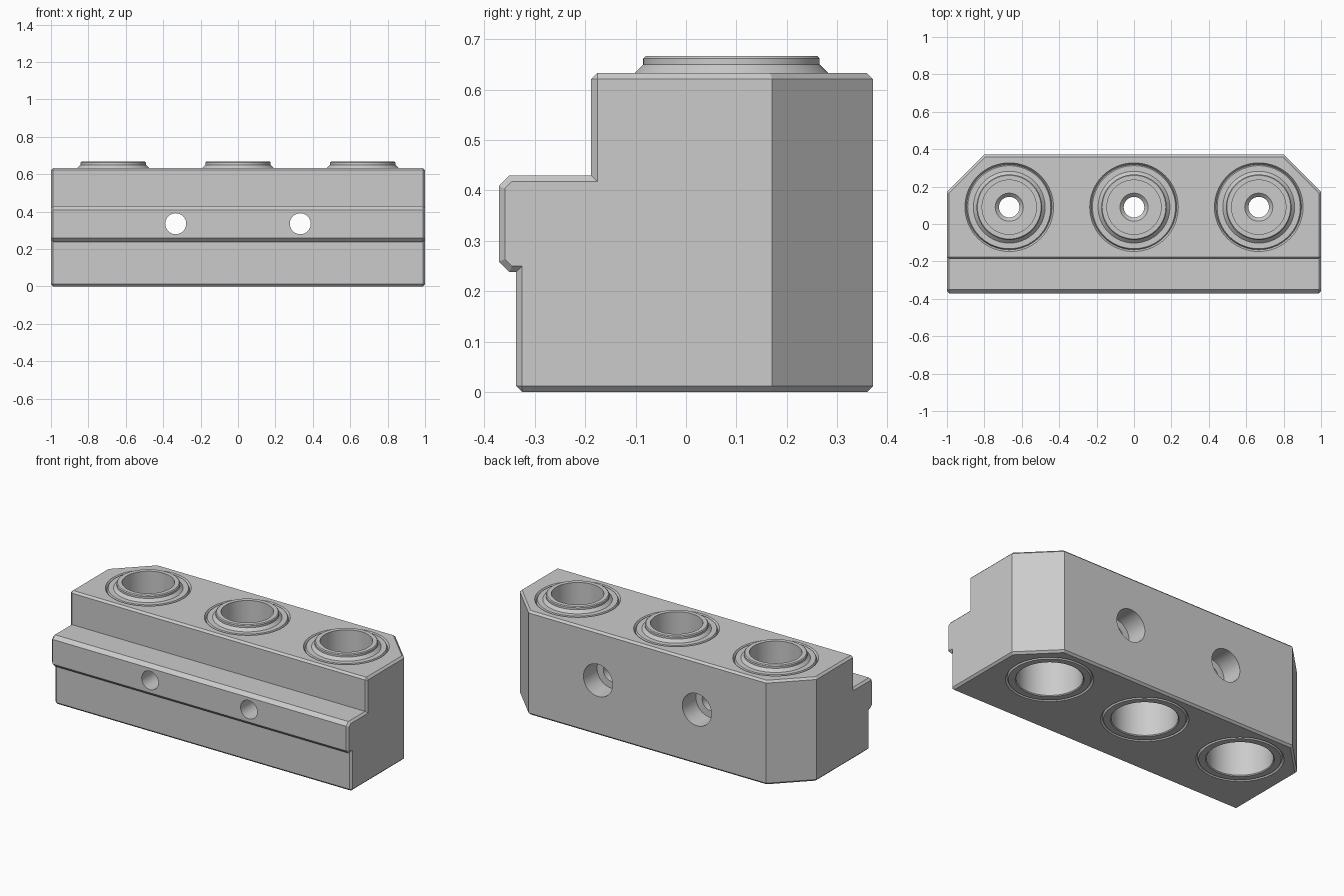
import bpy, bmesh, math
from mathutils import Vector

cube = bpy.data.objects.get("Cube")
if cube:
    bpy.data.objects.remove(cube, do_unlink=True)

grey = bpy.data.materials.new("steel grey")
grey.use_nodes = True
grey.diffuse_color = (0.6, 0.6, 0.6, 1)
grey.node_tree.nodes["Principled BSDF"].inputs["Base Color"].default_value = (0.6, 0.6, 0.6, 1)

TOP = 0.633
BORE_Y = 0.09
BORES = {"right": -0.667, "middle": 0, "left": 0.667}
SIDES = 64


def finish(bm, name, location=(0, 0, 0), rotation=(0, 0, 0)):
    bmesh.ops.recalc_face_normals(bm, faces=bm.faces)
    mesh = bpy.data.meshes.new(name)
    bm.to_mesh(mesh)
    bm.free()
    obj = bpy.data.objects.new(name, mesh)
    bpy.context.collection.objects.link(obj)
    obj.location, obj.rotation_euler = location, rotation
    mesh.materials.append(grey)
    return obj


def smooth(obj):
    bpy.ops.object.select_all(action='DESELECT')
    obj.select_set(True)
    bpy.context.view_layer.objects.active = obj
    bpy.ops.object.shade_smooth_by_angle(angle=math.radians(20))


def lathe(name, profile, closed, **place):
    """Turn a (radius, height) profile about z; cap the ends if it is open."""
    bm = bmesh.new()
    rings = []
    for r, z in profile:
        angles = [2 * math.pi * i / SIDES for i in range(SIDES)]
        rings.append([bm.verts.new((r * math.cos(a), r * math.sin(a), z)) for a in angles])
    pairs = list(zip(rings, rings[1:]))
    if closed:
        pairs.append((rings[-1], rings[0]))
    else:
        bm.faces.new(rings[0])
        bm.faces.new(rings[-1])
    for a, b in pairs:
        for i in range(SIDES):
            j = (i + 1) % SIDES
            bm.faces.new((a[i], a[j], b[j], b[i]))
    return finish(bm, name, **place)


def cut(target, cutter):
    cutter.hide_render = True
    mod = target.modifiers.new("cut", 'BOOLEAN')
    mod.operation, mod.solver, mod.object = 'DIFFERENCE', 'EXACT', cutter
    bpy.context.view_layer.objects.active = target
    bpy.ops.object.modifier_apply(modifier=mod.name)
    bpy.data.objects.remove(cutter, do_unlink=True)


# Stepped block: side profile swept along x
section = [(-0.337, 0), (-0.337, 0.238), (-0.35, 0.238), (-0.371, 0.259), (-0.371, 0.409),
           (-0.35, 0.43), (-0.188, 0.43), (-0.188, TOP), (0.371, TOP), (0.371, 0)]
bm = bmesh.new()
face = bm.faces.new([bm.verts.new((-1, y, z)) for y, z in section])
sweep = bmesh.ops.extrude_face_region(bm, geom=[face])
moved = [g for g in sweep["geom"] if isinstance(g, bmesh.types.BMVert)]
bmesh.ops.translate(bm, verts=moved, vec=(2, 0, 0))
bmesh.ops.recalc_face_normals(bm, faces=bm.faces)

# Slanted rear corners
for side in (-1, 1):
    bmesh.ops.bisect_plane(bm, geom=bm.verts[:] + bm.edges[:] + bm.faces[:], dist=1e-5,
                           plane_co=(side * 0.8, 0.371, 0),
                           plane_no=Vector((side, 1, 0)).normalized(), clear_outer=True)
    bmesh.ops.holes_fill(bm, edges=[e for e in bm.edges if e.is_boundary], sides=0)
bmesh.ops.recalc_face_normals(bm, faces=bm.faces)

# Narrow chamfer on the square outer edges
square = [e for e in bm.edges if len(e.link_faces) == 2 and e.is_convex
          and math.degrees(e.calc_face_angle()) > 80]
bmesh.ops.bevel(bm, geom=square, offset=0.012, offset_type='OFFSET', segments=1,
                profile=0.5, affect='EDGES', clamp_overlap=False)
body = finish(bm, "clamp_block")

# Bushing bores with flared mouths
for x in BORES.values():
    flare = [(0.246, -0.013), (0.228, 0.013), (0.228, TOP - 0.013), (0.246, TOP + 0.013)]
    cut(body, lathe("bore_cutter", flare, False, location=(x, BORE_Y, 0)))

# Counterbored mounting holes from front to rear
for x in (-0.333, 0.333):
    bolt = [(0.056, -0.5), (0.056, 0.24), (0.098, 0.24), (0.098, 0.5)]
    cut(body, lathe("bolt_cutter", bolt, False, location=(x, 0, 0.335),
                    rotation=(-math.pi / 2, 0, 0)))
smooth(body)

# Bushings with a raised collar and an inner web
ring = [(0.185, 0), (0.18, 0.005), (0.18, 0.3), (0.055, 0.3), (0.055, 0.36), (0.075, 0.38),
        (0.145, 0.38), (0.145, 0.667), (0.17, 0.667), (0.175, 0.662), (0.175, 0.65),
        (0.192, TOP), (0.222, TOP), (0.228, TOP - 0.013), (0.228, 0.013), (0.222, 0)]
for side, x in BORES.items():
    smooth(lathe(side + "_bushing", ring, True, location=(x, BORE_Y, 0)))
